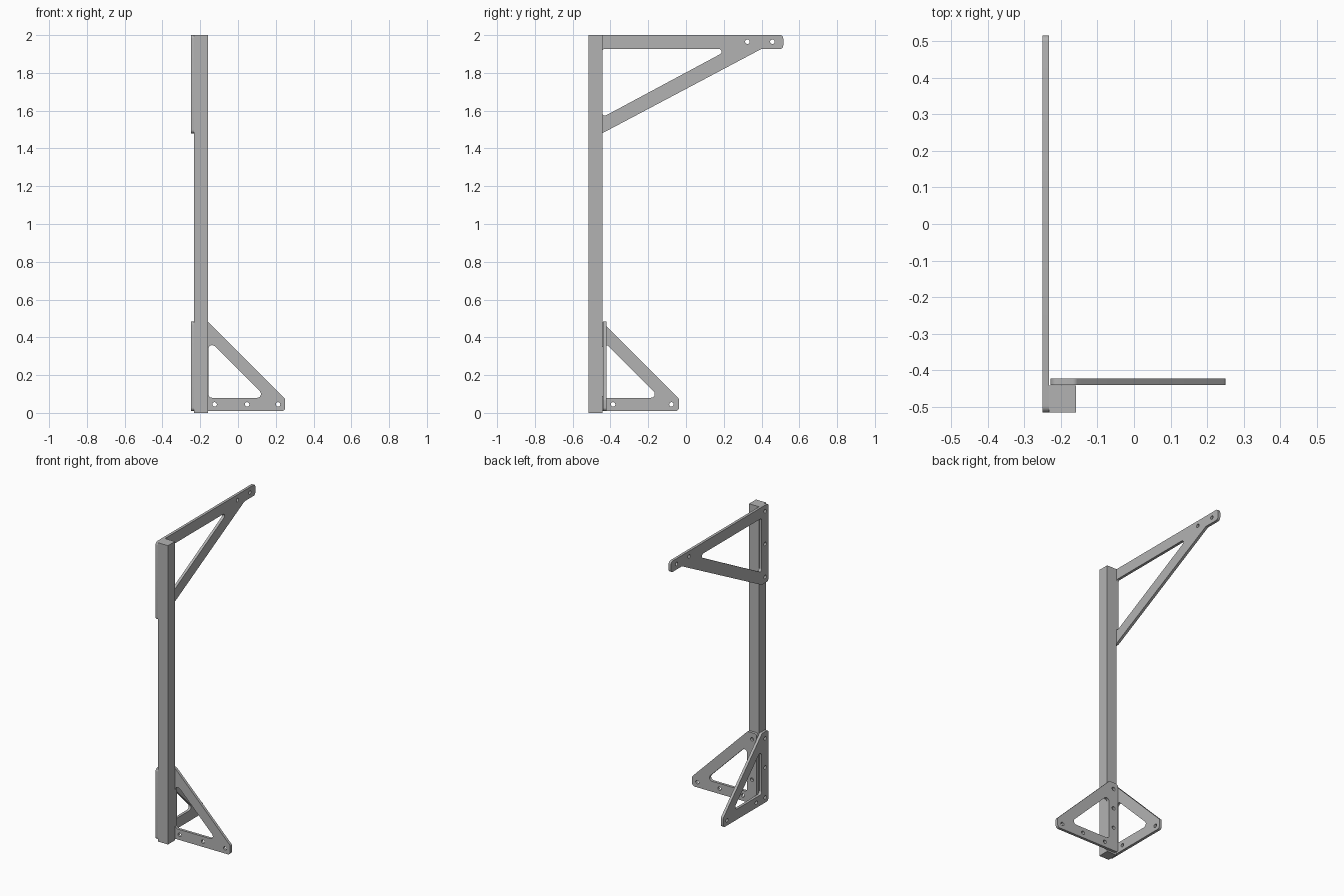
import bpy
import math
from mathutils import Matrix, Vector

cube = bpy.data.objects.get("Cube")
if cube:
    bpy.data.objects.remove(cube, do_unlink=True)

steel = bpy.data.materials.new("grey_steel")
steel.use_nodes = True
GREY = (0.45, 0.45, 0.45, 1)
steel.diffuse_color = GREY
steel.node_tree.nodes["Principled BSDF"].inputs["Base Color"].default_value = GREY


def rounded(corners, r, steps=6):
    """Outline with every corner replaced by an arc of radius r."""
    pts = [Vector(c) for c in corners]
    out = []
    for i, p in enumerate(pts):
        a = (pts[i - 1] - p).normalized()
        b = (pts[(i + 1) % len(pts)] - p).normalized()
        half = a.angle(b) / 2
        centre = p + (a + b).normalized() * (r / math.sin(half))
        start = p + a * (r / math.tan(half)) - centre
        end = p + b * (r / math.tan(half)) - centre
        sweep = start.angle_signed(end)
        for k in range(steps + 1):
            t = -sweep * k / steps
            c, s = math.cos(t), math.sin(t)
            out.append(centre + Vector((start.x * c - start.y * s, start.x * s + start.y * c)))
    return out


def circle(u, v, r=0.012, n=16):
    return [Vector((u + r * math.cos(math.tau * k / n), v + r * math.sin(math.tau * k / n)))
            for k in range(n)]


def plate(name, outlines, thickness, matrix):
    """Flat plate from an outer outline and inner cut-outs."""
    curve = bpy.data.curves.new(name + "_profile", "CURVE")
    curve.dimensions = "2D"
    curve.fill_mode = "BOTH"
    curve.extrude = thickness / 2
    for outline in outlines:
        spline = curve.splines.new("POLY")
        spline.points.add(len(outline) - 1)
        for point, p in zip(spline.points, outline):
            point.co = (p.x, p.y, 0, 1)
        spline.use_cyclic_u = True
    helper = bpy.data.objects.new(name + "_helper", curve)
    bpy.context.collection.objects.link(helper)
    graph = bpy.context.evaluated_depsgraph_get()
    mesh = bpy.data.meshes.new_from_object(helper.evaluated_get(graph))
    bpy.data.objects.remove(helper, do_unlink=True)
    mesh.name = name
    mesh.transform(matrix)
    mesh.materials.clear()
    mesh.materials.append(steel)
    obj = bpy.data.objects.new(name, mesh)
    bpy.context.collection.objects.link(obj)
    bpy.ops.object.select_all(action="DESELECT")
    obj.select_set(True)
    bpy.context.view_layer.objects.active = obj
    bpy.ops.object.shade_smooth_by_angle(angle=math.radians(30))


# Plate planes: profile u runs along y or along x, v runs up
side_plane = Matrix(((0, 0, 1, -0.241), (1, 0, 0, 0), (0, 1, 0, 0), (0, 0, 0, 1)))
back_plane = Matrix(((1, 0, 0, 0), (0, 0, -1, -0.431), (0, 1, 0, 0), (0, 0, 0, 1)))

# Upright post
bpy.ops.mesh.primitive_cube_add(size=1, location=(-0.195, -0.478, 1))
post = bpy.context.object
post.name = "post"
post.scale = (0.074, 0.074, 2)
bpy.ops.object.transform_apply(location=False, rotation=False, scale=True)
post.data.materials.append(steel)

# Upper arm with its diagonal brace
arm_outer = rounded([(-0.515, 2), (0.515, 2), (0.515, 1.927), (0.4, 1.927),
                     (-0.444, 1.48), (-0.515, 1.48)], 0.018)
arm_window = rounded([(-0.444, 1.927), (0.233, 1.927), (-0.444, 1.564)], 0.015)
arm_holes = [(0.325, 1.965), (0.457, 1.965), (-0.48, 1.96), (-0.48, 1.74), (-0.48, 1.52)]
plate("upper_arm", [arm_outer, arm_window] + [circle(*h) for h in arm_holes], 0.018, side_plane)


# Two triangular foot brackets of the same shape
def foot(name, left, holes, matrix):
    outer = rounded([(left, 0.484), (left + 0.068, 0.484), (left + 0.478, 0.074),
                     (left + 0.478, 0.01), (left, 0.01)], 0.018)
    window = rounded([(left + 0.071, 0.387), (left + 0.378, 0.08), (left + 0.071, 0.08)], 0.02)
    plate(name, [outer, window] + [circle(left + u, v) for u, v in holes], 0.018, matrix)


foot("side_foot_bracket", -0.515,
     [(0.129, 0.045), (0.438, 0.045), (0.035, 0.44), (0.035, 0.245), (0.035, 0.045)], side_plane)
foot("back_foot_bracket", -0.228,
     [(0.104, 0.045), (0.276, 0.045), (0.44, 0.045), (0.035, 0.44), (0.035, 0.305), (0.035, 0.17)],
     back_plane)
